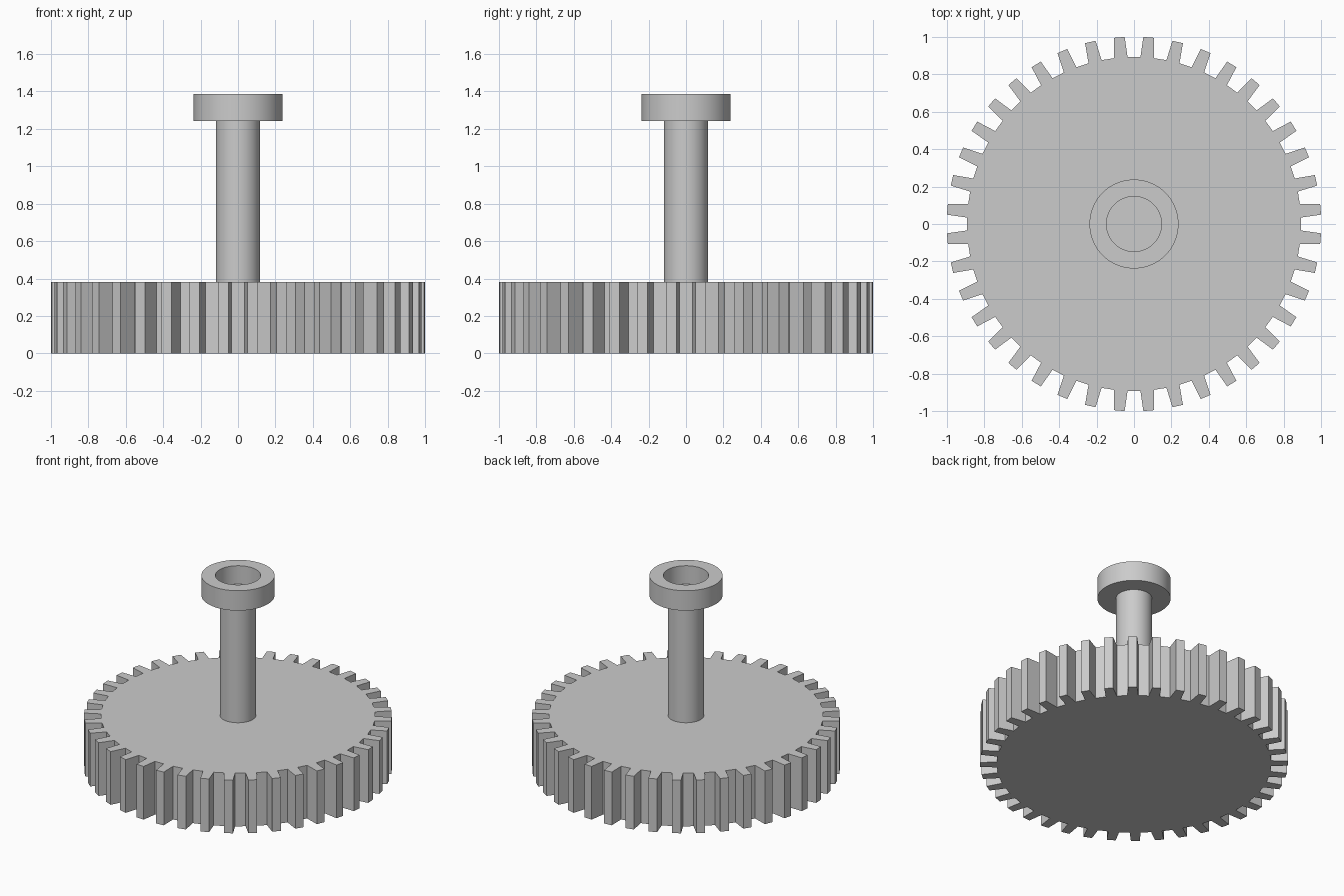
import bpy, bmesh
from math import sin, cos, pi, radians

cube = bpy.data.objects.get("Cube")
if cube:
    bpy.data.objects.remove(cube, do_unlink=True)

grey = bpy.data.materials.new("light grey")
grey.use_nodes = True
GREY = (0.6, 0.6, 0.6, 1)
grey.diffuse_color = GREY
grey.node_tree.nodes["Principled BSDF"].inputs["Base Color"].default_value = GREY


def add_object(name, bm):
    bmesh.ops.recalc_face_normals(bm, faces=bm.faces)
    mesh = bpy.data.meshes.new(name)
    bm.to_mesh(mesh)
    bm.free()
    mesh.materials.append(grey)
    obj = bpy.data.objects.new(name, mesh)
    bpy.context.collection.objects.link(obj)
    return obj


def lathe(name, profile, segments=96):
    """Spin an (r, z) profile around the z axis; the ends are capped."""
    bm = bmesh.new()
    rings = [[bm.verts.new((r * cos(2 * pi * i / segments),
                            r * sin(2 * pi * i / segments), z))
              for i in range(segments)] for r, z in profile]
    for low, high in zip(rings, rings[1:]):
        for i in range(segments):
            j = (i + 1) % segments
            bm.faces.new((low[i], low[j], high[j], high[i]))
    bm.faces.new(rings[0])
    bm.faces.new(rings[-1])
    obj = add_object(name, bm)
    bpy.ops.object.select_all(action="DESELECT")
    obj.select_set(True)
    bpy.context.view_layer.objects.active = obj
    bpy.ops.object.shade_smooth_by_angle(angle=radians(30))
    return obj


# Toothed wheel: one gap and tooth repeated, then extruded
TEETH = 40
PITCH = 360 / TEETH
ROOT, TIP, HEIGHT = 0.893, 1.0012, 0.382
tooth = [(-2.2, ROOT), (2.2, ROOT), (2.85, TIP), (PITCH - 2.85, TIP)]
bm = bmesh.new()
outline = []
for n in range(TEETH):
    for angle, radius in tooth:
        a = radians(n * PITCH + angle)
        outline.append(bm.verts.new((radius * cos(a), radius * sin(a), 0)))
base = bm.faces.new(outline)
top = bmesh.ops.extrude_face_region(bm, geom=[base], use_keep_orig=True)
bmesh.ops.translate(bm, vec=(0, 0, HEIGHT),
                    verts=[v for v in top["geom"] if isinstance(v, bmesh.types.BMVert)])
add_object("gear_wheel", bm)

# Shaft rising from the wheel
HEAD_BASE, HEAD_TOP = 1.243, 1.386
lathe("shaft", [(0.118, HEIGHT), (0.118, HEAD_BASE)])

# Collar with a round recess in its top
lathe("collar", [(0.238, HEAD_BASE), (0.238, HEAD_TOP),
                 (0.147, HEAD_TOP), (0.147, HEAD_TOP - 0.132)])
